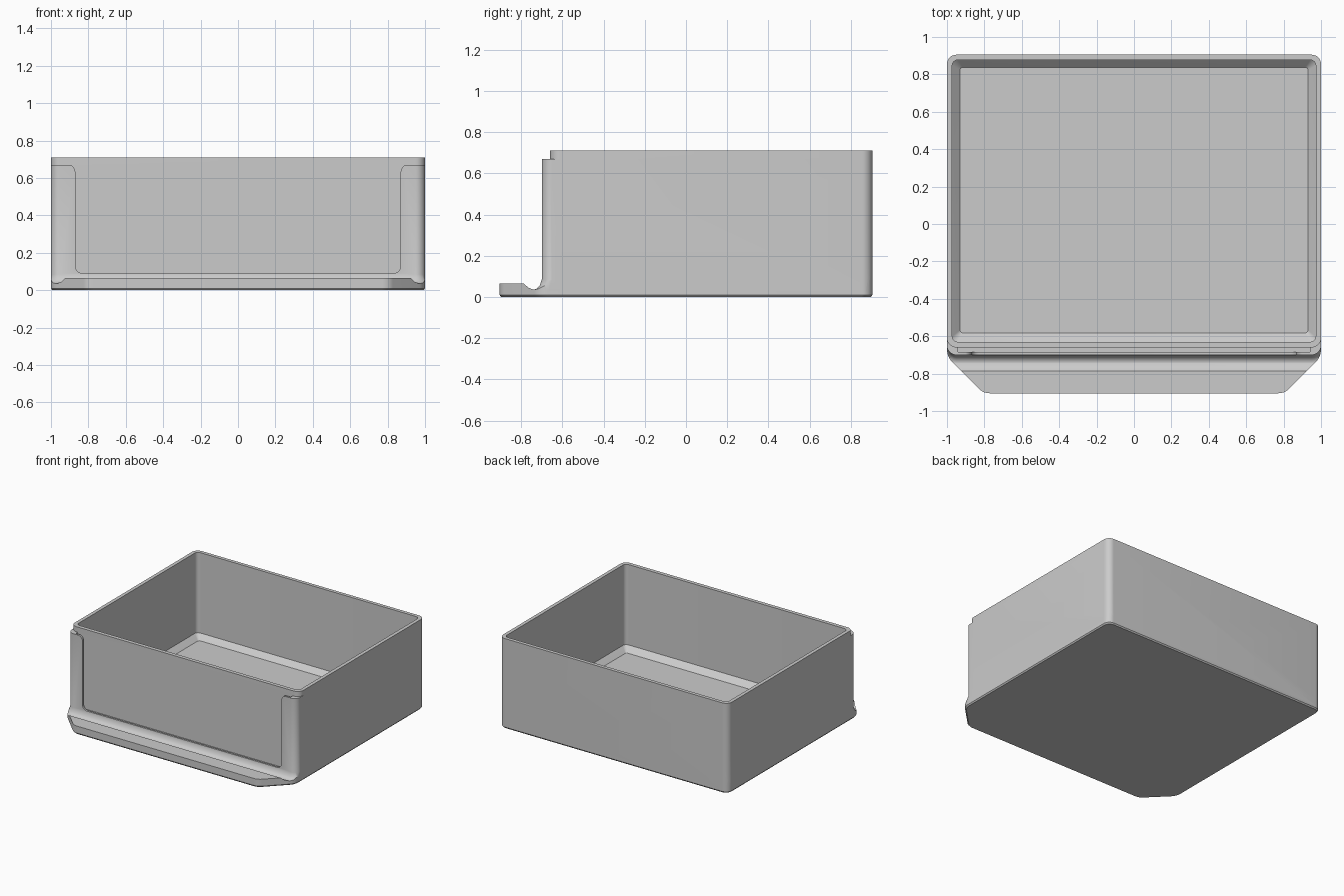
import bpy, bmesh
from mathutils import Vector

old = bpy.data.objects.get("Cube")
if old:
    bpy.data.objects.remove(old, do_unlink=True)

grey = bpy.data.materials.new("light_grey_plastic")
grey.use_nodes = True
grey.diffuse_color = (0.6, 0.6, 0.6, 1)
grey.node_tree.nodes["Principled BSDF"].inputs["Base Color"].default_value = grey.diffuse_color


def rounded(corners, steps=8):
    """Fillet a closed outline given as (u, v, radius) corners."""
    out = []
    for i, (u, v, r) in enumerate(corners):
        p = Vector((u, v))
        if r == 0:
            out.append(p)
            continue
        a = (Vector(corners[i - 1][:2]) - p).normalized()
        b = (Vector(corners[(i + 1) % len(corners)][:2]) - p).normalized()
        bis = (a + b).normalized()
        sine = abs(bis.x * a.y - bis.y * a.x)
        centre = p + bis * (r / sine)
        reach = r * a.dot(bis) / sine
        start = (p + a * reach - centre).normalized()
        end = (p + b * reach - centre).normalized()
        out += [centre + start.slerp(end, k / steps).normalized() * r for k in range(steps + 1)]
    return out


def mirrored(right):
    return right + [(-u, v, r) for u, v, r in reversed(right)]


def rect(x, front, back, r, d=0):
    """Rounded rectangle grown outward by d."""
    return rounded(mirrored([(x + d, back + d, r + d), (x + d, front - d, r + d)]))


def solid(name, rings):
    """Skin a stack of equal 3D rings into a closed solid."""
    bm = bmesh.new()
    loops = [[bm.verts.new(p) for p in ring] for ring in rings]
    n = len(loops[0])
    for lo, hi in zip(loops, loops[1:]):
        for i in range(n):
            j = (i + 1) % n
            bm.faces.new((lo[i], lo[j], hi[j], hi[i]))
    bm.faces.new(loops[0])
    bm.faces.new(loops[-1])
    bmesh.ops.recalc_face_normals(bm, faces=bm.faces)
    me = bpy.data.meshes.new(name)
    bm.to_mesh(me)
    bm.free()
    me.materials.append(grey)
    ob = bpy.data.objects.new(name, me)
    bpy.context.collection.objects.link(ob)
    return ob


def stack(name, levels):
    return solid(name, [[(p.x, p.y, z) for p in outline] for z, outline in levels])


def combine(target, tool, operation):
    mod = target.modifiers.new(operation.lower(), "BOOLEAN")
    mod.operation, mod.solver, mod.object = operation, "EXACT", tool
    bpy.context.view_layer.update()
    graph = bpy.context.evaluated_depsgraph_get()
    result = bpy.data.meshes.new_from_object(target.evaluated_get(graph))
    target.modifiers.clear()
    target.data = result
    bpy.data.objects.remove(tool, do_unlink=True)


def frame_outline(d=0):
    return rect(1, -0.70, 0.905, 0.05, d)


# Footprint with the tapered front lip
plan = rounded(mirrored([(1, 0.905, 0.05), (1, -0.71, 0.1), (0.805, -0.905, 0.08)]))
inset = [p * 0.992 for p in plan]


def footprint(name, top):
    return stack(name, [(0, inset), (0.01, plan), (top, plan)])


# Front lip with a scooped groove along the wall
tray = footprint("storage_bin", 0.065)
groove = stack("groove_cutter", [(z, frame_outline(d)) for z, d in (
    (0.034, 0.03), (0.036, 0.045), (0.045, 0.065), (0.058, 0.08), (0.068, 0.09), (0.12, 0.1))])
combine(tray, groove, "DIFFERENCE")

# Flared foot of the front wall, trimmed to the footprint
foot = stack("foot", [(z, frame_outline(d)) for z, d in (
    (0.02, 0.06), (0.034, 0.045), (0.04, 0.025), (0.055, 0.01), (0.085, 0.0), (0.67, 0.0))])
combine(foot, footprint("trim", 0.8), "INTERSECT")
combine(tray, foot, "UNION")

# Label window, open at the top with rounded corners
window = rounded(mirrored([(1.1, 0.8, 0), (1.1, 0.672, 0), (0.87, 0.672, 0.04), (0.87, 0.09, 0.04)]))
combine(tray, solid("window_cutter", [[(p.x, y, p.y) for p in window] for y in (-0.72, -0.65)]),
        "DIFFERENCE")

# Label slot behind the frame
slot = [Vector(p) for p in ((0.94, -0.65), (0.94, -0.685), (-0.94, -0.685), (-0.94, -0.65))]
combine(tray, stack("slot_cutter", [(0.08, slot), (0.8, slot)]), "DIFFERENCE")

# Main box, standing slightly above the frame
box = rect(1, -0.66, 0.905, 0.05)
combine(tray, stack("box", [(0.02, box), (0.71, box)]), "UNION")

# Hollow interior with a chamfered floor edge
inner = rect(0.972, -0.63, 0.877, 0.03)
combine(tray, stack("cavity_cutter", [(0.035, rect(0.93, -0.582, 0.838, 0.015)),
                                      (0.075, inner), (0.8, inner)]), "DIFFERENCE")

bpy.ops.object.select_all(action="DESELECT")
tray.select_set(True)
bpy.context.view_layer.objects.active = tray
bpy.ops.object.shade_smooth_by_angle(angle=0.5)
